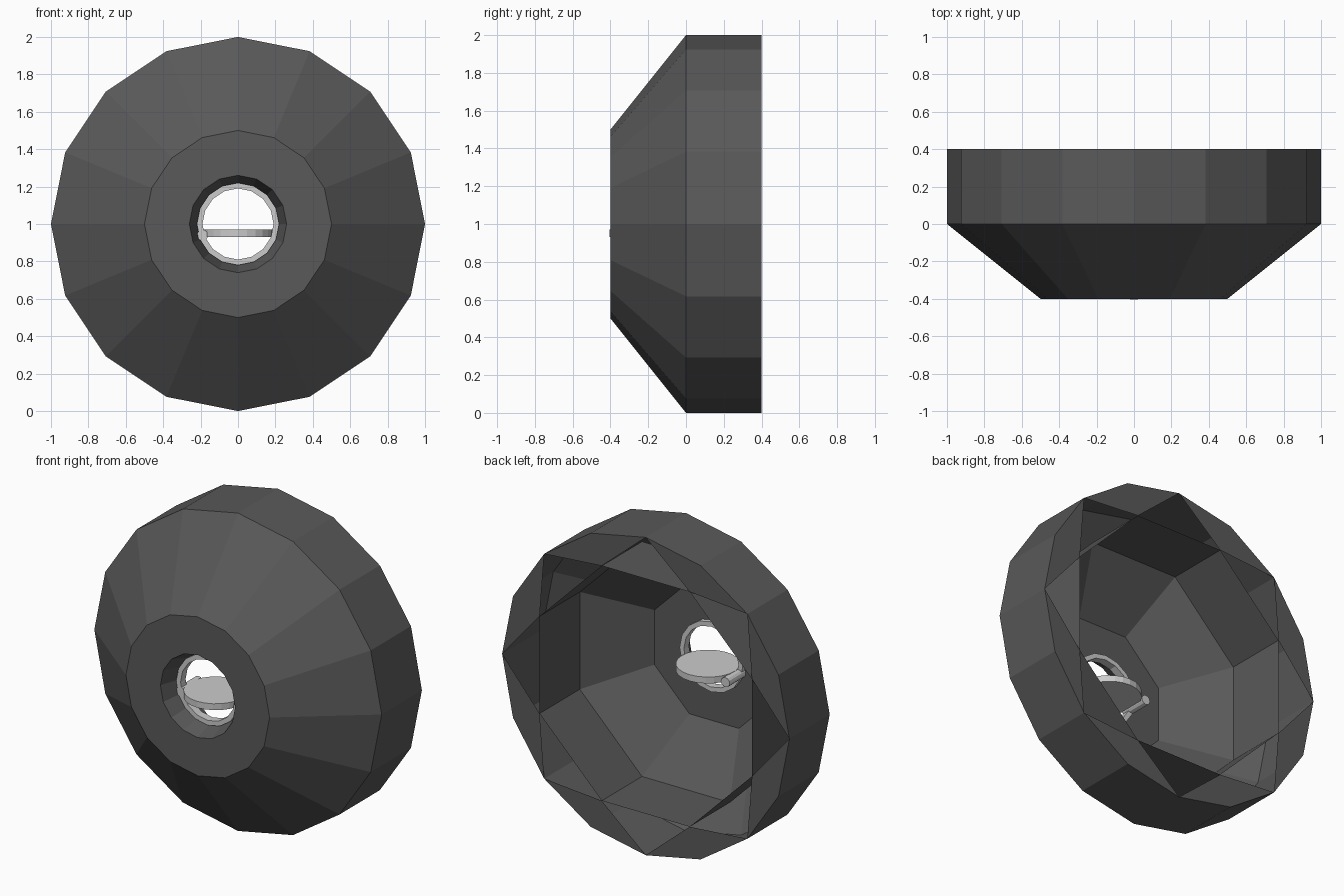
import bpy, bmesh, math
from mathutils import Vector

if "Cube" in bpy.data.objects:
    bpy.data.objects.remove(bpy.data.objects["Cube"])

dark = bpy.data.materials.new("dark_grey")
dark.diffuse_color = (0.1, 0.1, 0.1, 1)
dark.use_nodes = True
dark.node_tree.nodes["Principled BSDF"].inputs["Base Color"].default_value = dark.diffuse_color
CZ = 1.0  # height of the horizontal axis


def ring(bm, n, r, y, start=0.0):
    pts = [start + 2 * math.pi * i / n for i in range(n)]
    return [bm.verts.new((r * math.cos(a), y, CZ + r * math.sin(a))) for a in pts]


def bridge(bm, a, b):
    n = len(a)
    for i in range(n):
        j = (i + 1) % n
        bm.faces.new((a[i], a[j], b[j], b[i]))


def stitch(bm, r16, r8, closed):
    # octagon corners line up with the odd corners of the 16-sided ring
    for k in range(8):
        o0, o1, o2 = (r16[(2 * k + 1 + d) % 16] for d in range(3))
        i0, i1 = r8[k], r8[(k + 1) % 8]
        bm.faces.new((o0, o1, i0))
        bm.faces.new((o1, o2, i1))
        if closed:
            bm.faces.new((o1, i1, i0))


def finish(bm, name, mat=None):
    bmesh.ops.recalc_face_normals(bm, faces=bm.faces)
    me = bpy.data.meshes.new(name)
    bm.to_mesh(me)
    bm.free()
    ob = bpy.data.objects.new(name, me)
    bpy.context.collection.objects.link(ob)
    if mat:
        me.materials.append(mat)
    return ob


# outer shell: 16-sided outside, 8-sided cavity, notched back rim
bm = bmesh.new()
outer = [ring(bm, 16, r, y) for r, y in
         [(1, 0.4), (1, 0), (0.5, -0.4), (0.26, -0.4), (0.22, -0.28)]]
inner = [ring(bm, 8, r, y, math.pi / 8) for r, y in
         [(0.8, 0.4), (0.8, 0), (0.45, -0.28)]]
for loops in (outer, inner):
    for a, b in zip(loops, loops[1:]):
        bridge(bm, a, b)
stitch(bm, outer[0], inner[0], False)
stitch(bm, outer[-1], inner[-1], True)
finish(bm, "outer_shell", dark)

# retaining ring inside the front opening
bm = bmesh.new()
prof = [ring(bm, 16, r, y) for r, y in
        [(0.22, -0.3), (0.22, -0.25), (0.19, -0.25), (0.19, -0.3)]]
for i in range(4):
    bridge(bm, prof[i], prof[(i + 1) % 4])
finish(bm, "opening_ring")

# open flap disc, lying flat
bpy.ops.mesh.primitive_cylinder_add(vertices=24, radius=0.185, depth=0.04,
                                    location=(0, -0.22, 0.95))
bpy.context.object.name = "flap_disc"

# hinge pin at the edge of the flap
bpy.ops.mesh.primitive_cylinder_add(vertices=12, radius=0.03, depth=0.18,
                                    location=(-0.19, -0.21, 0.94),
                                    rotation=(math.pi / 2, 0, 0))
bpy.context.object.name = "hinge_pin"
